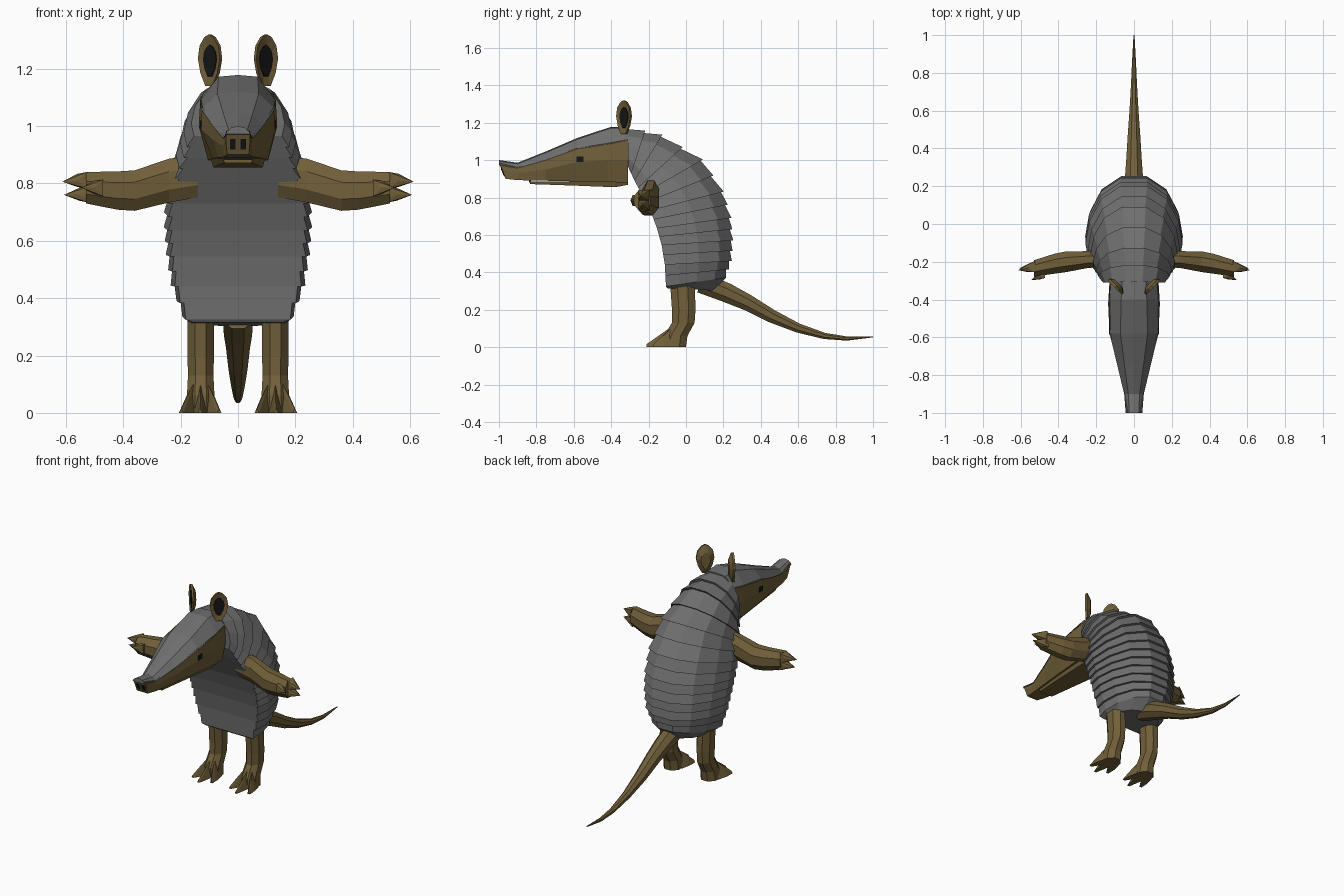
import bpy, bmesh
from math import cos, sin, pi, sqrt
from mathutils import Vector as V

if "Cube" in bpy.data.objects:
    bpy.data.objects.remove(bpy.data.objects["Cube"])


def material(name, rgb):
    m = bpy.data.materials.new(name)
    m.diffuse_color = (*rgb, 1)
    m.use_nodes = True
    m.node_tree.nodes["Principled BSDF"].inputs["Base Color"].default_value = m.diffuse_color
    return m


HIDE = material("hide_brown", (0.165, 0.115, 0.042))
PLATE = material("plate_grey", (0.16, 0.16, 0.16))
DARK = material("dark", (0.008, 0.008, 0.008))


def finish(name, bm, mat):
    bmesh.ops.recalc_face_normals(bm, faces=bm.faces)
    me = bpy.data.meshes.new(name)
    bm.to_mesh(me)
    bm.free()
    me.materials.append(mat)
    ob = bpy.data.objects.new(name, me)
    bpy.context.collection.objects.link(ob)
    return ob


def loft(name, rings, mat):
    bm = bmesh.new()
    vs = [[bm.verts.new(p) for p in r] for r in rings]
    n = len(vs[0])
    for a, b in zip(vs, vs[1:]):
        for i in range(n):
            j = (i + 1) % n
            bm.faces.new((a[i], a[j], b[j], b[i]))
    bm.faces.new(vs[0])
    bm.faces.new(vs[-1])
    return finish(name, bm, mat)


def hull(name, pts, mat):
    bm = bmesh.new()
    for p in pts:
        bm.verts.new(p)
    bmesh.ops.convex_hull(bm, input=bm.verts)
    return finish(name, bm, mat)


def box(name, c, size, mat):
    return hull(name, [(c[0] + i * size[0] / 2, c[1] + j * size[1] / 2, c[2] + k * size[2] / 2)
                       for i in (-1, 1) for j in (-1, 1) for k in (-1, 1)], mat)


def ring(c, a, b, n):
    return [V(c) + V(a) * cos(2 * pi * (i + .5) / n) + V(b) * sin(2 * pi * (i + .5) / n)
            for i in range(n)]


# Banded shell: flat belly, rounded back; keys are belly y,z / back y,z / half width
KEYS = [(-.31, .965, -.31, 1.172, .17), (-.275, .89, -.13, 1.13, .195),
        (-.235, .815, .085, 1.0, .225), (-.19, .73, .195, .83, .25),
        (-.155, .635, .236, .69, .252), (-.13, .545, .246, .57, .245),
        (-.113, .44, .238, .46, .228), (-.107, .325, .206, .37, .187)]
HALF = [(.94, 0), (1, .22), (.92, .52), (.68, .82), (.27, 1)]
PROFILE = HALF + [(-u, v) for u, v in reversed(HALF)]


def section(t, out):
    i = min(int(t), len(KEYS) - 2)
    k = [a + (b - a) * (t - i) for a, b in zip(KEYS[i], KEYS[i + 1])]
    f, b = V((0, k[0], k[1])), V((0, k[2], k[3]))
    b += (b - f).normalized() * out
    return [f + (b - f) * v + V((u * (k[4] + out), 0, 0)) for u, v in PROFILE]


BANDS = 14
rings = []
for i in range(BANDS):
    rings += [section(7 * i / BANDS, -.007), section(7 * (i + 1) / BANDS, .007)]
rings.append([V((u * .165, -.1 + v * .245, .315 - v * .012)) for u, v in PROFILE])
loft("banded_shell", rings, PLATE)

# Head: y, side w, split z, mid z, bottom w, bottom z, slant
HEAD = [(-1, .042, .985, .95, .038, .9, .035), (-.9, .05, .962, .93, .05, .893, 0),
        (-.75, .085, 1.005, .95, .068, .89, 0), (-.58, .13, 1.065, .99, .088, .886, 0),
        (-.42, .137, 1.09, 1.0, .105, .883, 0), (-.31, .13, 1.11, 1.0, .105, .88, 0)]
rings = []
for y, w, zs, zm, wb, zb, dy in HEAD:
    half = [(w * .96, y, zs), (w, y + dy / 2, zm), (wb, y + dy, zb)]
    rings.append([V(p) for p in half] + [V((-p[0], p[1], p[2])) for p in reversed(half)])
loft("head", rings, HIDE)

# Forehead plate: y, edge z, edge half width, top z, top half width
TOP = [(-1, .972, .044, .994, .025), (-.9, .957, .052, .98, .03), (-.75, 1.0, .088, 1.04, .05),
       (-.58, 1.06, .129, 1.113, .072), (-.4, 1.088, .133, 1.172, .068),
       (-.305, 1.108, .125, 1.168, .062)]
loft("forehead_plate", [[(g, y, zs), (gt, y, zt), (0, y, zt + .006), (-gt, y, zt), (-g, y, zs)]
                        for y, zs, g, zt, gt in TOP], PLATE)

# Lower jaw and mouth gap
loft("lower_jaw", [[(w, y, .886), (w * .9, y, zb), (-w * .9, y, zb), (-w, y, .886)]
                   for y, w, zb in [(-.835, .052, .872), (-.6, .075, .864),
                                    (-.38, .095, .855), (-.31, .09, .868)]], HIDE)
box("mouth_gap", (0, -.834, .886), (.098, .012, .01), DARK)

# Tail
TAIL = [(.08, .345, .06), (.22, .29, .056), (.33, .238, .047), (.46, .165, .038),
        (.6, .102, .027), (.74, .06, .018), (.86, .046, .012), (1, .055, .003)]
rings = []
for i, (y, z, r) in enumerate(TAIL):
    a, b = TAIL[max(i - 1, 0)], TAIL[min(i + 1, len(TAIL) - 1)]
    d = V((0, b[0] - a[0], b[1] - a[1])).normalized()
    if i == len(TAIL) - 1:
        d = V((0, 1, 0))
    rings.append(ring((0, y, z), (r * .95, 0, 0), V((0, -d.z, d.y)) * r, 8))
loft("tail", rings, HIDE)

# Ear outline: half width, height
EAR = [(.018, 1.14), (.042, 1.185), (.054, 1.235), (.046, 1.28), (.022, 1.31), (0, 1.32)]
EAR = EAR + [(-u, z) for u, z in reversed(EAR[:-1])]


def ear_ring(s, scale, depth):
    k = sqrt(.5)
    return [V((s * (.096 + k * (u * scale + depth)), -.33 + k * (u * scale - depth),
               1.225 + (z - 1.225) * scale)) for u, z in EAR]


ARM = [(.14, -.185, .825, .045, .075), (.24, -.188, .81, .045, .078),
       (.36, -.2, .775, .056, .072), (.42, -.21, .775, .054, .068),
       (.53, -.235, .785, .044, .056)]
LEG = [(.36, -.02, .05, .072), (.2, -.012, .05, .068), (.13, -.015, .048, .066),
       (.06, -.055, .052, .068), (0, -.06, .058, .064)]

for s, side in ((1, "left"), (-1, "right")):
    # Ears with dark hollows
    loft(side + "_ear", [ear_ring(s, .55, -.022), ear_ring(s, 1, -.004), ear_ring(s, 1, .008),
                         ear_ring(s, .62, .002)], HIDE)
    loft(side + "_ear_hollow", [ear_ring(s, .64, -.002), ear_ring(s, .6, .005)], DARK)

    # Eyes and nostrils
    box(side + "_eye", (s * .122, -.567, 1.005), (.022, .036, .03), DARK)
    hull(side + "_nostril", [(s * x, y + dy, z) for x in (.009, .028) for dy in (0, .02)
                             for y, z in ((-.99, .954), (-.976, .918))], DARK)

    # Arms
    loft(side + "_arm", [ring((s * x, y, z), (0, ry * 1.06, 0), (0, 0, rz * 1.06), 8)
                         for x, y, z, ry, rz in ARM], HIDE)
    for i, (b, tip) in enumerate([((.525, -.225, .812), (.612, -.245, .806)),
                                  ((.515, -.225, .762), (.607, -.235, .76)),
                                  ((.47, -.255, .785), (.545, -.297, .785))]):
        pts = [(s * b[0], b[1] + dy, b[2] + dz) for dy in (-.03, .03) for dz in (-.03, .028)]
        mid = [(s * (b[0] * .6 + tip[0] * .4), b[1] * .6 + tip[1] * .4 + dy,
                b[2] * .6 + tip[2] * .4 + dz) for dy, dz in ((-.022, 0), (.022, 0), (0, .024), (0, -.022))]
        hull(f"{side}_hand_claw_{i + 1}", pts + mid + [(s * tip[0], tip[1], tip[2])], HIDE)

    # Legs and toes
    loft(side + "_leg", [ring((s * .13, y, z), (rx, 0, 0), (0, ry, 0), 8)
                         for z, y, rx, ry in LEG], HIDE)
    for i, (bx, tx, ty) in enumerate([(.1, .066, -.175), (.13, .132, -.212), (.16, .198, -.175)]):
        pts = [(s * (bx + d), -.06, 0) for d in (-.028, .028)]
        pts += [(s * (bx * .6 + .052), -.07, .115)]
        pts += [(s * (tx + d), ty, 0) for d in (-.008, .008)] + [(s * tx, ty, .015)]
        pts += [(s * ((bx + tx) / 2 + d), -.12, 0) for d in (-.024, .024)]
        pts += [(s * (bx + tx) / 2, -.12, .06)]
        hull(f"{side}_toe_{i + 1}", pts, HIDE)
